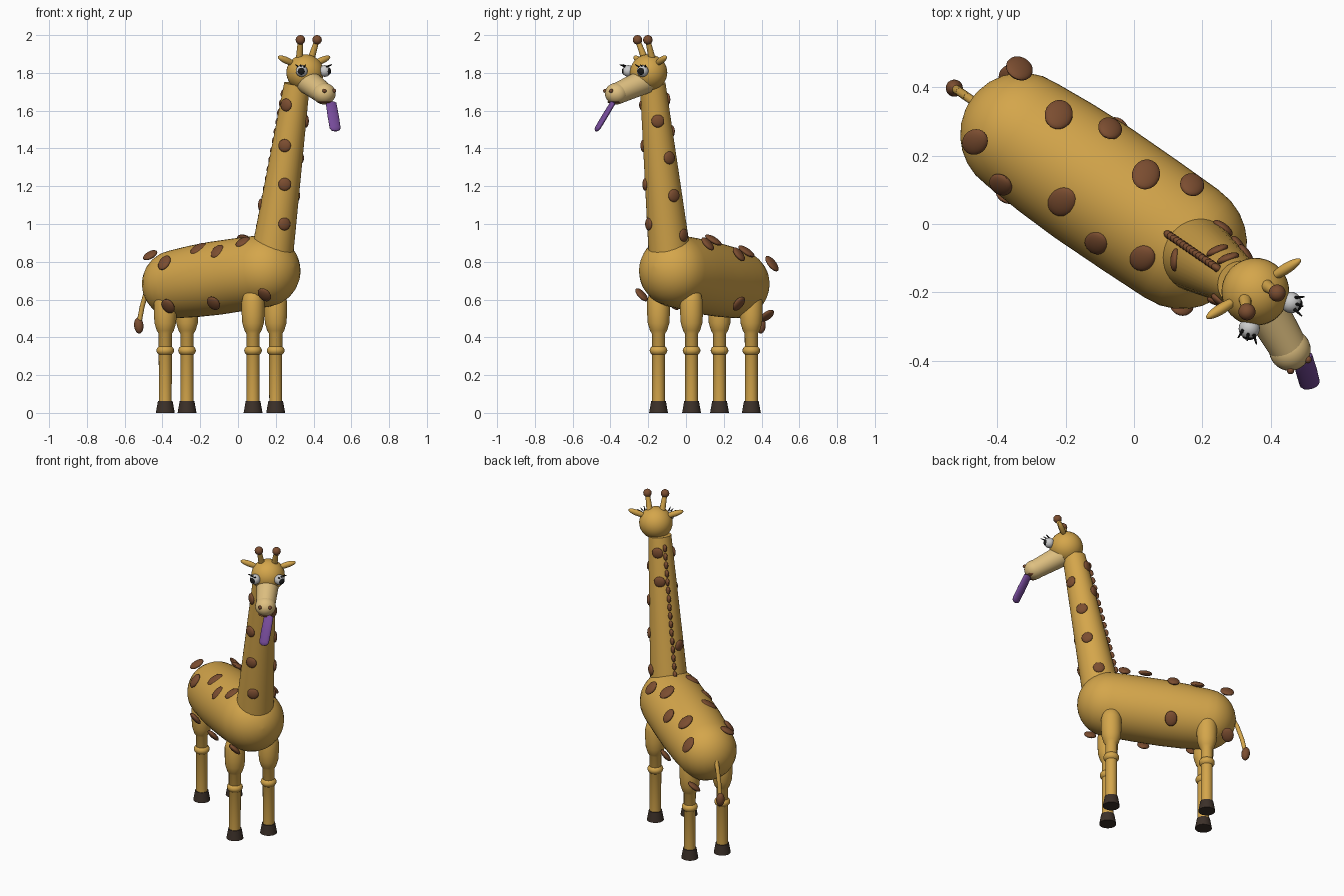
import bpy, bmesh, math
from mathutils import Matrix, Vector

if "Cube" in bpy.data.objects:
    bpy.data.objects.remove(bpy.data.objects["Cube"])

# Local frames: x forward, y to the animal's left, z up
BODY = Matrix.Rotation(math.radians(-34.4), 4, 'Z') @ Matrix.Translation((0, 0.031, 0))
HEAD = Matrix.Translation((0.355, -0.198, 0)) @ Matrix.Rotation(math.radians(-58.2), 4, 'Z')
WORLD = Matrix.Identity(4)


def material(name, rgb):
    m = bpy.data.materials.new(name)
    m.diffuse_color = (*rgb, 1)
    m.use_nodes = True
    m.node_tree.nodes["Principled BSDF"].inputs["Base Color"].default_value = m.diffuse_color
    return m


COAT = material("coat", (0.66, 0.38, 0.07))
BROWN = material("brown", (0.20, 0.075, 0.03))
CREAM = material("cream", (0.74, 0.53, 0.22))
PURPLE = material("purple", (0.18, 0.07, 0.32))
HOOF = material("hoof", (0.045, 0.03, 0.022))
WHITE = material("white", (0.85, 0.85, 0.85))
BLACK = material("black", (0.01, 0.01, 0.01))


def aim(p, direction, up='Y'):
    return Matrix.Translation(p) @ Vector(direction).to_track_quat('Z', up).to_matrix().to_4x4()


def ball(bm, p, size, direction=(0, 0, 1), seg=24):
    """Ellipsoid whose local z follows direction."""
    bmesh.ops.create_uvsphere(bm, u_segments=seg, v_segments=seg // 2, radius=1,
                              matrix=aim(p, direction) @ Matrix.Diagonal((*size, 1)))


def lathe(bm, profile, p0, direction=(0, 0, 1), seg=32, flat=1.0):
    """Revolve (radius, distance) pairs around an axis; flat squeezes one side."""
    m = aim(p0, direction)
    rings = []
    for r, t in profile:
        rings.append([bm.verts.new(m @ Vector((r * math.cos(2 * math.pi * i / seg),
                                               flat * r * math.sin(2 * math.pi * i / seg), t)))
                      for i in range(seg)])
    for a, b in zip(rings, rings[1:]):
        for i in range(seg):
            j = (i + 1) % seg
            bm.faces.new((a[i], a[j], b[j], b[i]))
    bm.faces.new(rings[0][::-1])
    bm.faces.new(rings[-1])


def rod(bm, a, b, ra, rb, seg=20):
    d = Vector(b) - Vector(a)
    lathe(bm, [(ra, 0), (rb, d.length)], a, d, seg)


def finish(name, bm, mat, frame):
    me = bpy.data.meshes.new(name)
    bmesh.ops.recalc_face_normals(bm, faces=bm.faces)
    bm.to_mesh(me)
    bm.free()
    me.materials.append(mat)
    ob = bpy.data.objects.new(name, me)
    ob.matrix_world = frame
    bpy.context.collection.objects.link(ob)
    return ob


# Torso: tapered capsule rising toward the chest
REAR, CHEST = Vector((-0.418, 0, 0.682)), Vector((0.148, 0, 0.752))
AXIS = CHEST - REAR
steps = [math.radians(a) for a in (1, 12, 25, 38, 50, 62, 75, 90)]
profile = [(0.181 * math.sin(a), -0.181 * math.cos(a)) for a in steps]
profile += [(0.19, 0.12), (0.195, 0.25), (0.194, 0.42)]
profile += [(0.191 * math.sin(a), AXIS.length + 0.191 * math.cos(a)) for a in reversed(steps)]
bm = bmesh.new()
lathe(bm, profile, REAR, AXIS, 48)
finish("torso", bm, COAT, BODY)

# Neck
N0, N1 = Vector((0.2, 0, 0.85)), Vector((0.357, 0, 1.74))
R0, R1 = 0.111, 0.068
bm = bmesh.new()
rod(bm, N0, N1, R0, R1, 40)
finish("neck", bm, COAT, BODY)


def on_neck(z, degrees, lift=0.0):
    """Point and outward direction on the neck surface."""
    t = (z - N0.z) / (N1.z - N0.z)
    a = math.radians(degrees)
    d = Vector((math.cos(a), math.sin(a), 0))
    return N0.lerp(N1, t) + d * (R0 + (R1 - R0) * t + lift), d


# Legs and hooves
for end, u, v in (("front", 0.148, 0.106), ("back", -0.418, 0.102)):
    for side, s in (("left", 1), ("right", -1)):
        foot = Vector((u, s * v, 0))
        bm = bmesh.new()
        lathe(bm, [(0.034, 0.05), (0.035, 0.42), (0.045, 0.435), (0.057, 0.475), (0.06, 0.52),
                   (0.06, 0.59), (0.05, 0.63), (0.03, 0.652), (0.005, 0.66)], foot)
        ball(bm, foot + Vector((0, 0, 0.33)), (0.047, 0.047, 0.032))
        finish(f"{end}_{side}_leg", bm, COAT, BODY)
        bm = bmesh.new()
        lathe(bm, [(0.05, 0), (0.039, 0.062)], foot)
        finish(f"{end}_{side}_hoof", bm, HOOF, BODY)

# Tail and tuft
bm = bmesh.new()
tail = [Vector(p) for p in ((-0.57, 0, 0.72), (-0.61, 0, 0.64), (-0.637, 0, 0.56), (-0.655, 0, 0.48))]
for a, b in zip(tail, tail[1:]):
    rod(bm, a, b, 0.013, 0.013, 12)
    ball(bm, b, (0.013,) * 3, seg=12)
finish("tail", bm, COAT, BODY)
bm = bmesh.new()
ball(bm, (-0.658, 0, 0.463), (0.025, 0.025, 0.043), (-0.1, 0, 1))
finish("tail_tuft", bm, BROWN, BODY)

# Mane: row of small tufts down the back of the neck
bm = bmesh.new()
for i in range(16):
    p, d = on_neck(0.94 + i * 0.05, 180, 0.006)
    ball(bm, p, (0.012, 0.018, 0.023), N1 - N0, 12)
finish("mane", bm, BROWN, BODY)

# Torso spots, world positions; flat discs facing away from the spine axis
torso_spots = [(-0.335, 0.455, 0.79), (-0.465, 0.24, 0.835), (-0.39, 0.115, 0.795), (-0.22, 0.32, 0.855),
               (-0.21, 0.065, 0.87), (-0.07, 0.28, 0.84), (-0.11, -0.055, 0.855), (0.035, 0.145, 0.915),
               (0.17, 0.115, 0.895), (0.025, -0.1, 0.905), (-0.37, 0.09, 0.565), (-0.13, -0.07, 0.58),
               (0.14, -0.235, 0.625), (-0.05, 0.28, 0.578), (-0.36, 0.43, 0.515)]
bm = bmesh.new()
inv = BODY.inverted()
ax = AXIS.normalized()
for i, w in enumerate(torso_spots):
    p = inv @ Vector(w)
    n = p - REAR
    n -= ax * n.dot(ax)
    r = 0.051 if i in (0, 3, 4, 7) else 0.045
    ball(bm, p, (r * 0.8, r, 0.016), n)
finish("torso_spots", bm, BROWN, BODY)

# Neck spots: height and angle around the neck
bm = bmesh.new()
for z, a in ((1.0, -32), (1.21, -48), (1.415, -68), (1.63, -90), (0.94, 87), (1.15, 68), (1.35, 69),
             (1.545, 40), (1.66, 145), (1.49, 148), (1.1, -150)):
    p, d = on_neck(z, a)
    ball(bm, p, (0.034, 0.034, 0.014), d)
finish("neck_spots", bm, BROWN, BODY)

# Head and muzzle
bm = bmesh.new()
ball(bm, (0, 0, 1.802), (0.099, 0.099, 0.096), seg=36)
finish("head", bm, COAT, HEAD)
bm = bmesh.new()
rod(bm, (0.02, 0, 1.757), (0.195, -0.004, 1.69), 0.066, 0.056, 32)
ball(bm, (0.198, -0.004, 1.69), (0.061, 0.061, 0.057), seg=32)
finish("muzzle", bm, CREAM, HEAD)
bm = bmesh.new()
ball(bm, (0.212, -0.004, 1.645), (0.034, 0.042, 0.008))
finish("mouth", bm, BROWN, HEAD)

# Paired head parts
parts = {n: bmesh.new() for n in ("ears", "horns", "horn_tips", "eyes", "pupils", "lashes", "nostrils")}
for s in (1, -1):
    ball(parts["ears"], (-0.01, s * 0.11, 1.866), (0.016, 0.018, 0.056), (0, s, 0.38))
    rod(parts["horns"], (0.0, s * 0.036, 1.87), (0.037, s * 0.052, 1.975), 0.019, 0.013)
    ball(parts["horn_tips"], (0.037, s * 0.052, 1.975), (0.025,) * 3)
    ball(parts["eyes"], (0.082, s * 0.072, 1.81), (0.031,) * 3)
    ball(parts["pupils"], (0.098, s * 0.084, 1.809), (0.02, 0.02, 0.014), (0.8, s * 0.6, 0))
    for k in (-1, 0, 1):
        a = Vector((0.09 - k * 0.014, s * (0.08 + k * 0.01), 1.832))
        rod(parts["lashes"], a, a + Vector((0.02 - k * 0.008, s * (0.016 + k * 0.008), 0.012)), 0.005, 0.002, 8)
    ball(parts["nostrils"], (0.25, -0.004 + s * 0.03, 1.705), (0.011,) * 3, seg=12)
for (name, part), mat in zip(parts.items(), (COAT, COAT, BROWN, WHITE, BLACK, BLACK, BROWN)):
    finish(name, part, mat, HEAD)

# Tongue: flattened rounded strip hanging out of the mouth
top, tip = Vector((0.492, -0.385, 1.645)), Vector((0.517, -0.477, 1.492))
d = tip - top
side = Vector((0.97, 0.25, 0)).normalized()
z = d.normalized()
side = (side - z * side.dot(z)).normalized()
frame = Matrix.Translation(top) @ Matrix((side, z.cross(side), z)).transposed().to_4x4()
L = d.length
bm = bmesh.new()
lathe(bm, [(0.02, 0), (0.029, 0.006), (0.031, L * 0.5), (0.03, L - 0.02), (0.024, L - 0.007), (0.01, L)],
      (0, 0, 0), (0, 0, 1), 24, 0.45)
finish("tongue", bm, PURPLE, frame)

# Smooth shading with crisp rims
for ob in bpy.context.collection.objects:
    ob.select_set(True)
    bpy.context.view_layer.objects.active = ob
bpy.ops.object.shade_smooth_by_angle(angle=math.radians(40))
